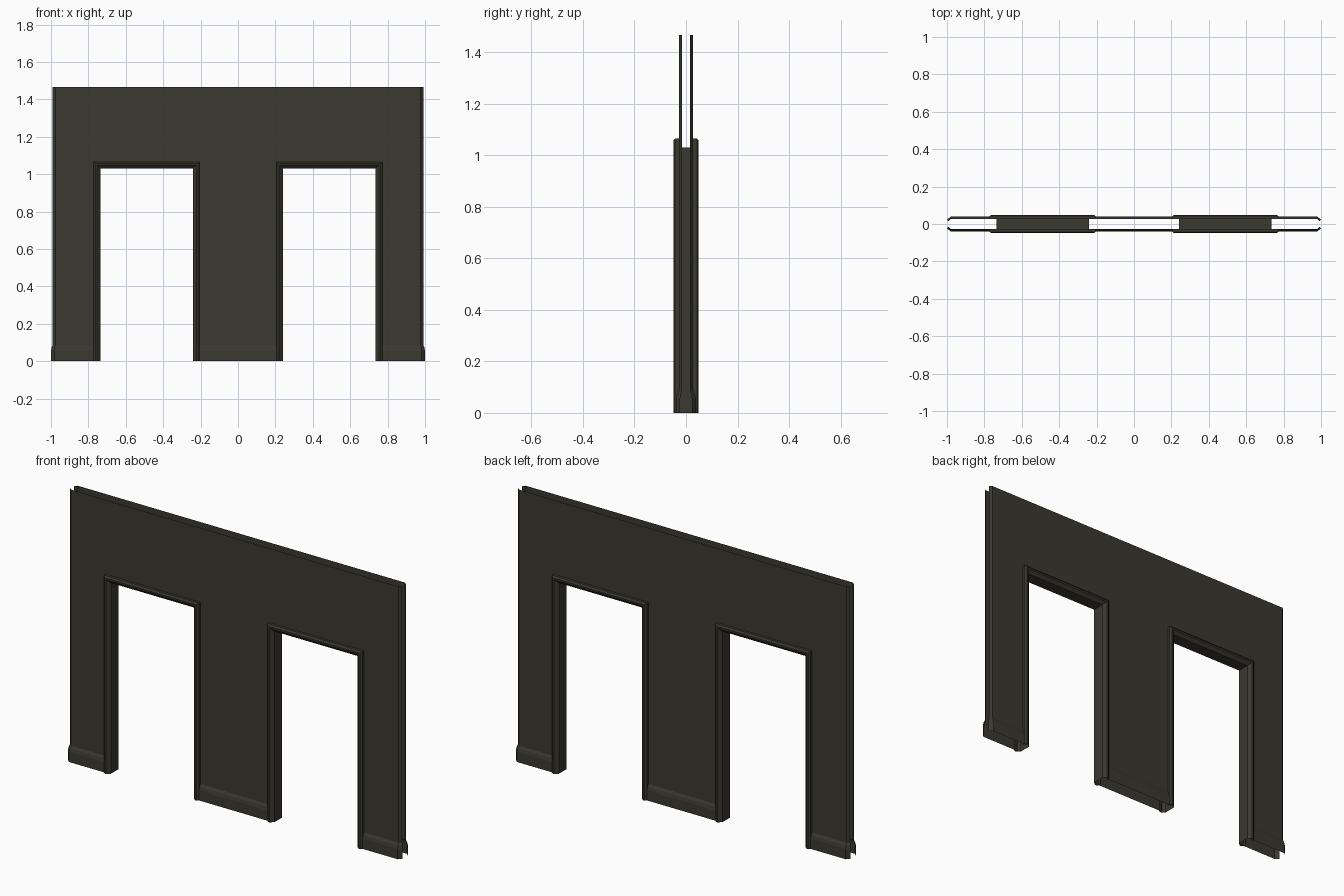
import bpy
import bmesh

if "Cube" in bpy.data.objects:
    bpy.data.objects.remove(bpy.data.objects["Cube"])

# One dark olive paint for everything
paint = bpy.data.materials.new("dark_olive")
paint.diffuse_color = (0.042, 0.040, 0.029, 1.0)
paint.use_nodes = True
paint.node_tree.nodes["Principled BSDF"].inputs["Base Color"].default_value = paint.diffuse_color

HEIGHT = 1.467
DOOR_X = 0.4885      # door centre, mirrored left and right
DOOR_HALF = 0.2475   # half the clear opening
DOOR_TOP = 1.03
TRIM = 0.036         # width of the door trim


def make_object(name, bm):
    mesh = bpy.data.meshes.new(name)
    bm.to_mesh(mesh)
    bm.free()
    mesh.materials.append(paint)
    obj = bpy.data.objects.new(name, mesh)
    bpy.context.collection.objects.link(obj)
    return obj


def make_sheet(name, side, rows):
    """Thin skin with bevelled ends; rows are (z, outward offset). Doors are left open."""
    bm = bmesh.new()
    inner = DOOR_X - DOOR_HALF - 0.018
    outer = DOOR_X + DOOR_HALF + 0.018
    grid = []
    for z, out in rows:
        bend, end = 0.977 + out * 0.4, 0.992 + out * 0.7
        face_y, end_y = 0.028 + out, 0.016 + out * 0.6
        cols = [(-end, end_y), (-bend, face_y), (-outer, face_y), (-inner, face_y),
                (inner, face_y), (outer, face_y), (bend, face_y), (end, end_y)]
        grid.append([bm.verts.new((x, side * y, z)) for x, y in cols])
    for r in range(len(rows) - 1):
        for c in range(7):
            if c in (2, 4) and rows[r][0] < DOOR_TOP:
                continue
            quad = [grid[r][c], grid[r][c + 1], grid[r + 1][c + 1], grid[r + 1][c]]
            bm.faces.new(quad if side < 0 else quad[::-1])
    loose = [v for v in bm.verts if not v.link_faces]
    bmesh.ops.delete(bm, geom=loose, context='VERTS')
    return make_object(name, bm)


def make_door_frame(name, cx):
    """Moulded trim swept up one jamb, over the top and down the other."""
    half = [(TRIM, 0.026), (TRIM, 0.042), (0.027, 0.049), (0.018, 0.049),
            (0.014, 0.045), (0.0, 0.033)]
    profile = [(t, -y) for t, y in half] + [(t, y) for t, y in reversed(half)]
    bm = bmesh.new()
    rings = []
    for sx, top in ((-1, False), (-1, True), (1, True), (1, False)):
        rings.append([bm.verts.new((cx + sx * (DOOR_HALF + t), y, DOOR_TOP + t if top else 0.0))
                      for t, y in profile])
    for a, b in zip(rings, rings[1:]):
        for j in range(len(profile) - 1):
            bm.faces.new((a[j], a[j + 1], b[j + 1], b[j]))
    return make_object(name, bm)


# Wall skins and skirting boards, front and back
for label, side in (("front", -1), ("back", 1)):
    make_sheet(label + "_wall", side, [(0.08, 0.0), (DOOR_TOP + 0.018, 0.0), (HEIGHT, 0.0)])
    make_sheet(label + "_skirting", side, [(0.0, 0.011), (0.055, 0.011), (0.072, 0.007), (0.085, 0.0)])

# Door frames
make_door_frame("left_door_frame", -DOOR_X)
make_door_frame("right_door_frame", DOOR_X)
